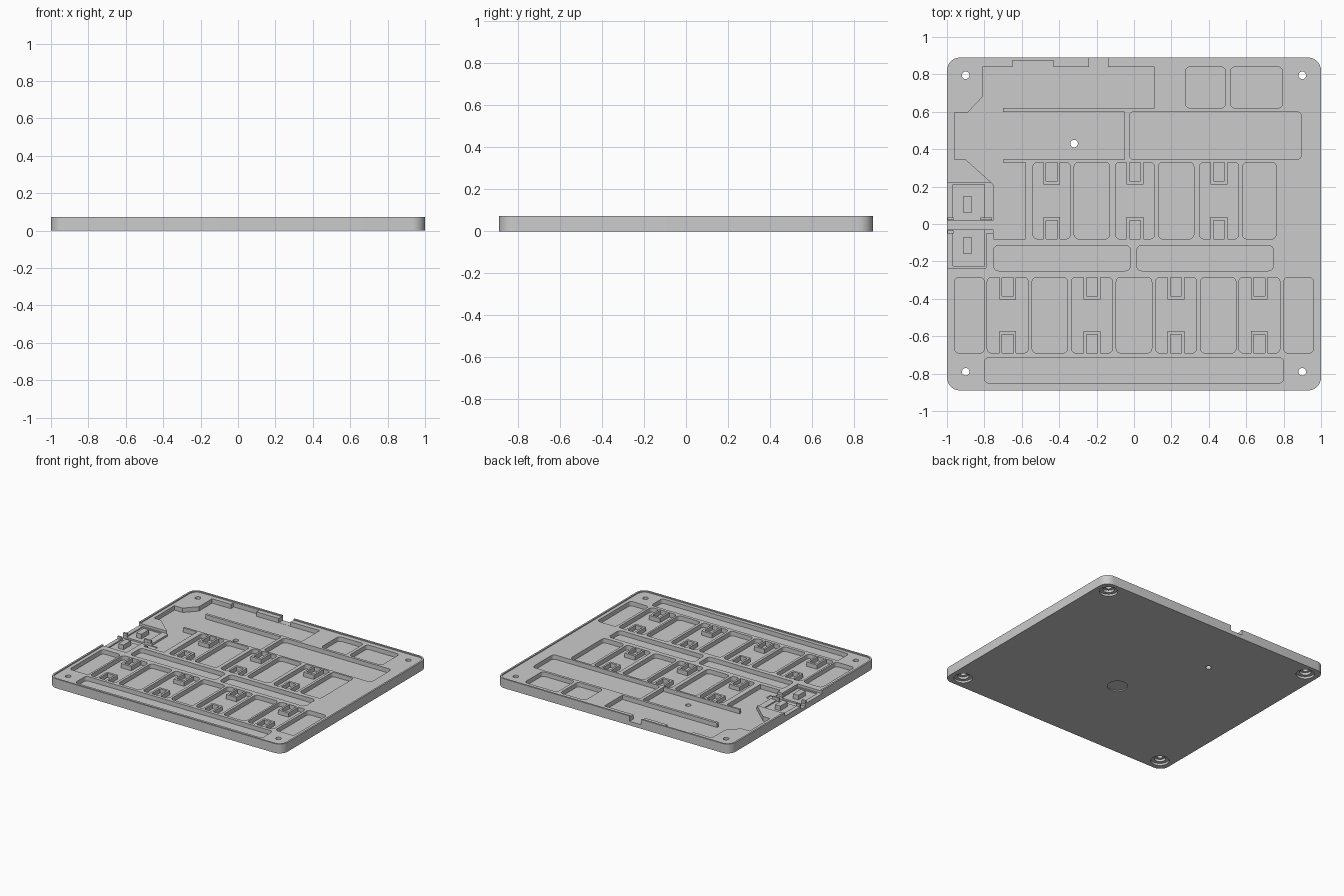
import bpy, bmesh, math

if "Cube" in bpy.data.objects:
    bpy.data.objects.remove(bpy.data.objects["Cube"])

grey = bpy.data.materials.new("light grey")
grey.use_nodes = True
COLOUR = (0.6, 0.6, 0.6, 1)
grey.diffuse_color = COLOUR
grey.node_tree.nodes["Principled BSDF"].inputs["Base Color"].default_value = COLOUR

TOP, DECK, FLOOR = 0.072, 0.064, 0.03
ABOVE = 0.2


def rounded(x0, x1, y0, y1, r=0.025, n=5):
    """Outline of a rectangle with round corners."""
    centres = [(x1 - r, y1 - r), (x0 + r, y1 - r), (x0 + r, y0 + r), (x1 - r, y0 + r)]
    return [(cx + r * math.cos(a), cy + r * math.sin(a))
            for q, (cx, cy) in enumerate(centres)
            for a in [math.pi / 2 * (q + i / n) for i in range(n + 1)]]


def rect(x0, x1, y0, y1):
    return [(x0, y0), (x1, y0), (x1, y1), (x0, y1)]


def circle(x, y, r, n=32):
    return [(x + r * math.cos(i * math.tau / n), y + r * math.sin(i * math.tau / n))
            for i in range(n)]


def prisms(name, parts):
    """One object from (outline, bottom, top) prisms."""
    bm = bmesh.new()
    for outline, z0, z1 in parts:
        face = bm.faces.new([bm.verts.new((x, y, z0)) for x, y in outline])
        new = bmesh.ops.extrude_face_region(bm, geom=[face])["geom"]
        bmesh.ops.translate(bm, vec=(0, 0, z1 - z0),
                            verts=[v for v in new if isinstance(v, bmesh.types.BMVert)])
    bmesh.ops.recalc_face_normals(bm, faces=bm.faces)
    mesh = bpy.data.meshes.new(name)
    bm.to_mesh(mesh)
    bm.free()
    mesh.materials.append(grey)
    obj = bpy.data.objects.new(name, mesh)
    bpy.context.collection.objects.link(obj)
    return obj


def carve(body, parts):
    cutter = prisms("cutter", parts)
    cutter.hide_render = True
    mod = body.modifiers.new("cut", "BOOLEAN")
    mod.operation, mod.solver, mod.object = "DIFFERENCE", "EXACT", cutter
    bpy.context.view_layer.objects.active = body
    bpy.ops.object.modifier_apply(modifier=mod.name)
    bpy.data.objects.remove(cutter)


# Case plate with a thin raised rim
case = prisms("case_tray", [(rounded(-1, 1, -0.89, 0.89, 0.07, 8), 0, TOP)])
carve(case, [(rounded(-0.987, 0.987, -0.877, 0.877, 0.057, 8), DECK, ABOVE)])

# Rows of round-cornered pockets: y range and the x ranges along it
rows = [
    ((0.62, 0.84), [(0.275, 0.49), (0.515, 0.795)]),
    ((0.345, 0.6), [(-0.025, 0.895)]),
    ((-0.08, 0.33), [(-0.54, -0.34), (-0.32, -0.13), (-0.1, 0.11),
                     (0.13, 0.32), (0.35, 0.56), (0.58, 0.76)]),
    ((-0.25, -0.115), [(-0.75, -0.02), (0.015, 0.745)]),
    ((-0.69, -0.285), [(-0.96, -0.8), (-0.785, -0.565), (-0.545, -0.355),
                       (-0.335, -0.115), (-0.095, 0.095), (0.115, 0.335),
                       (0.355, 0.545), (0.56, 0.78), (0.8, 0.96)]),
    ((-0.85, -0.715), [(-0.8, 0.8)]),
]
pockets = [(rounded(*xs, *ys), FLOOR, ABOVE) for ys, ranges in rows for xs in ranges]

# Large branching pocket at the back corner
branch = [(-0.75, -0.08), (-0.75, 0.21), (-0.9, 0.345), (-0.96, 0.345), (-0.96, 0.595),
          (-0.89, 0.595), (-0.81, 0.68), (-0.81, 0.84), (-0.65, 0.84), (-0.65, 0.875),
          (-0.43, 0.875), (-0.43, 0.84), (0.11, 0.84), (0.11, 0.62), (-0.7, 0.62),
          (-0.7, 0.6), (-0.05, 0.6), (-0.05, 0.345), (-0.7, 0.345), (-0.7, 0.33),
          (-0.58, 0.33), (-0.58, -0.08)]
carve(case, pockets + [(branch, FLOOR, ABOVE)])

# Port notch in the back wall, lowered shelf and cable slot in the side wall
shelf = [(-1.1, -0.235), (-0.79, -0.235), (-0.79, -0.05), (-0.74, -0.05),
         (-0.74, 0.218), (-1.1, 0.218)]
carve(case, [(rect(-0.24, -0.14, 0.83, 1), FLOOR + 0.001, ABOVE), (shelf, 0.045, ABOVE)])
carve(case, [(rect(-0.968, -0.8, -0.225, 0.21), 0.036, ABOVE)])
carve(case, [(rect(-1.1, -0.7, -0.03, 0.02), 0.024, ABOVE)])

# Screw holes with recesses below, a small reset hole and a shallow round pad recess
corners = [(x, y) for x in (-0.9, 0.9) for y in (-0.79, 0.795)]
carve(case, [(circle(x, y, 0.065), -0.1, 0.016) for x, y in corners]
      + [(circle(0, -0.18, 0.072), -0.1, 0.008)])
carve(case, [(circle(x, y, 0.04), -0.1, 0.034) for x, y in corners])
carve(case, [(circle(x, y, 0.02), -0.1, ABOVE) for x, y in corners + [(-0.32, 0.43)]])

# U-shaped clips on the near and far side of the wide pockets
clips = []
for (y0, y1), centres in [((-0.08, 0.33), (-0.44, 0.005, 0.455)),
                          ((-0.69, -0.285), (-0.675, -0.225, 0.225, 0.67))]:
    for cx in centres:
        for wall, s in ((y0, 1), (y1, -1)):
            u = [(-0.045, -0.004), (-0.045, 0.118), (0.045, 0.118), (0.045, -0.004),
                 (0.03, -0.004), (0.03, 0.1), (-0.03, 0.1), (-0.03, -0.004)]
            clips.append(([(cx + x, wall + s * y) for x, y in u], FLOOR - 0.002, DECK - 0.001))
clip_set = prisms("switch_clips", clips)

# Posts on the shelf and narrow walls beside the cable slot
posts = prisms("shelf_posts", [(rect(-0.912, -0.868, y - 0.045, y + 0.045), 0.03, TOP)
                               for y in (0.105, -0.115)])
guides = prisms("slot_guides", [(rect(-0.998, -0.965, 0.022, 0.035), 0.03, DECK),
                                (rect(-0.82, -0.76, 0.022, 0.035), 0.026, DECK),
                                (rect(-0.998, -0.965, -0.05, -0.035), 0.03, DECK)])

# Smooth round corners, keep hard edges
for obj in (case, clip_set, posts, guides):
    bpy.ops.object.select_all(action="DESELECT")
    obj.select_set(True)
    bpy.context.view_layer.objects.active = obj
    bpy.ops.object.shade_smooth_by_angle(angle=math.radians(30))
